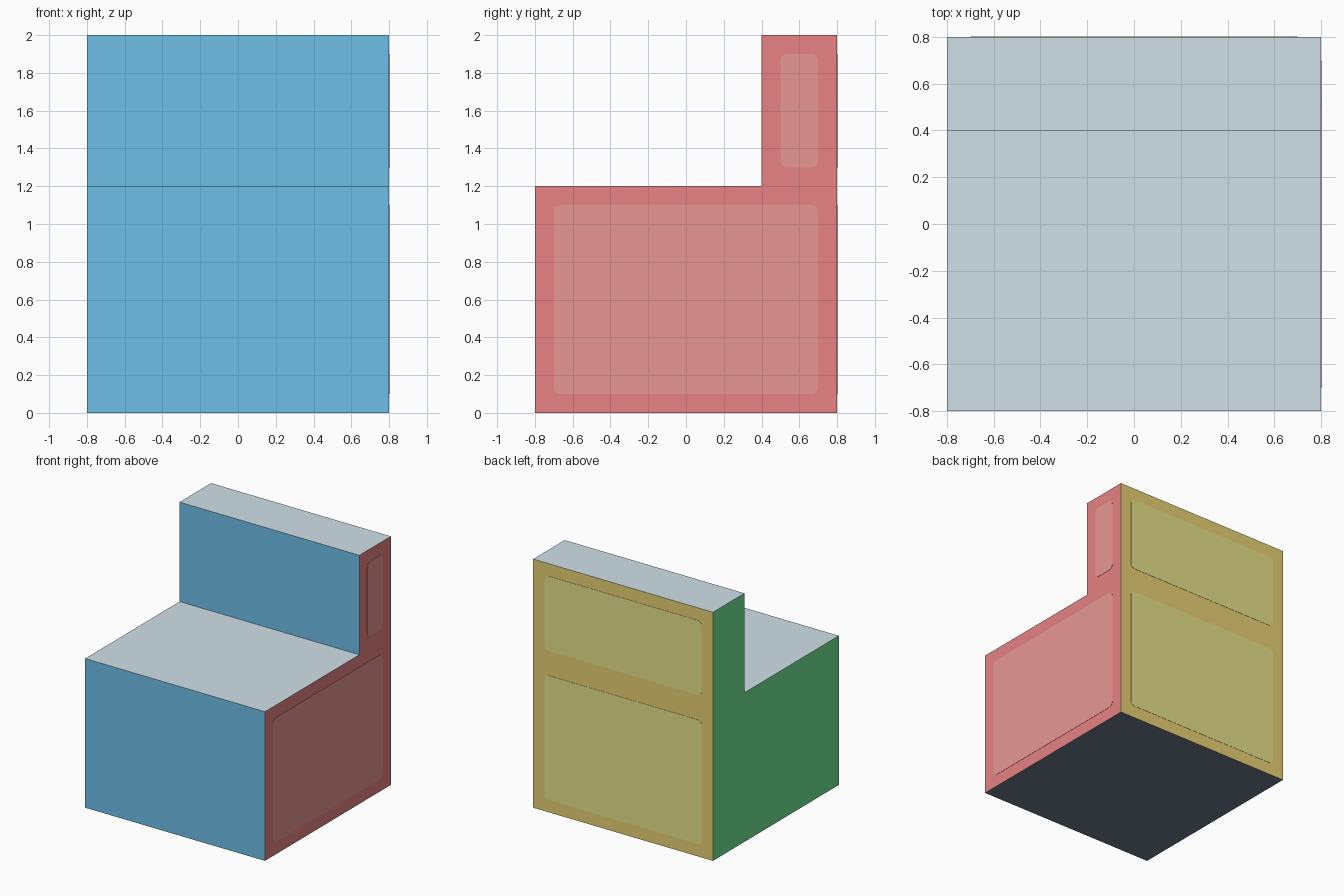
import bpy, bmesh, math
from mathutils import Vector

cube = bpy.data.objects.get("Cube")
if cube:
    bpy.data.objects.remove(cube, do_unlink=True)


def material(name, rgb):
    """Flat material from 0-255 display values, stored as linear."""
    lin = [((c / 255 + 0.055) / 1.055) ** 2.4 for c in rgb]
    m = bpy.data.materials.new(name)
    m.use_nodes = True
    m.diffuse_color = (*lin, 1)
    m.node_tree.nodes["Principled BSDF"].inputs["Base Color"].default_value = (*lin, 1)
    return m


sky_blue = material("sky blue", (123, 211, 255))
coral = material("coral", (251, 142, 143))
light_coral = material("light coral", (255, 167, 164))
mint = material("mint green", (121, 255, 163))
yellow = material("yellow", (255, 231, 129))
light_yellow = material("light yellow", (255, 248, 153))
pale = material("pale grey", (228, 245, 253))
slate = material("slate", (110, 120, 140))


def finish(name, bm, mats):
    bmesh.ops.recalc_face_normals(bm, faces=bm.faces[:])
    mesh = bpy.data.meshes.new(name)
    bm.to_mesh(mesh)
    bm.free()
    for m in mats:
        mesh.materials.append(m)
    obj = bpy.data.objects.new(name, mesh)
    bpy.context.collection.objects.link(obj)
    return obj


def extrude_outline(points, offset):
    bm = bmesh.new()
    face = bm.faces.new([bm.verts.new(p) for p in points])
    new = bmesh.ops.extrude_face_region(bm, geom=[face])["geom"]
    bmesh.ops.translate(bm, vec=offset,
                        verts=[v for v in new if isinstance(v, bmesh.types.BMVert)])
    return bm


# Step block: L-shaped side profile swept across the width
profile = [(-0.8, 0), (0.8, 0), (0.8, 2), (0.4, 2), (0.4, 1.2), (-0.8, 1.2)]
bm = extrude_outline([(-0.8, y, z) for y, z in profile], (1.6, 0, 0))
block = finish("step_block", bm, [sky_blue, coral, mint, yellow, pale, slate])

# One colour for each direction a face points
directions = [(0, -1, 0), (1, 0, 0), (-1, 0, 0), (0, 1, 0), (0, 0, 1), (0, 0, -1)]
for p in block.data.polygons:
    p.material_index = max(range(6), key=lambda i: p.normal.dot(Vector(directions[i])))


def rounded_rect(u0, u1, v0, v1, r=0.035, steps=5):
    pts = []
    corners = [(u1 - r, v1 - r), (u0 + r, v1 - r), (u0 + r, v0 + r), (u1 - r, v0 + r)]
    for k, (cu, cv) in enumerate(corners):
        for s in range(steps + 1):
            a = math.pi / 2 * (k + s / steps)
            pts.append((cu + r * math.cos(a), cv + r * math.sin(a)))
    return pts


# Pale rounded panels on the left side (+x) and on the back (+y)
T = 0.003
for level, z0, z1, y0 in (("lower", 0.1, 1.1, -0.7), ("upper", 1.3, 1.9, 0.5)):
    side = [(0.799, y, z) for y, z in rounded_rect(y0, 0.7, z0, z1)]
    finish(f"left_{level}_panel", extrude_outline(side, (T, 0, 0)), [light_coral])
    back = [(x, 0.799, z) for x, z in rounded_rect(-0.7, 0.7, z0, z1)]
    finish(f"back_{level}_panel", extrude_outline(back, (0, T, 0)), [light_yellow])
